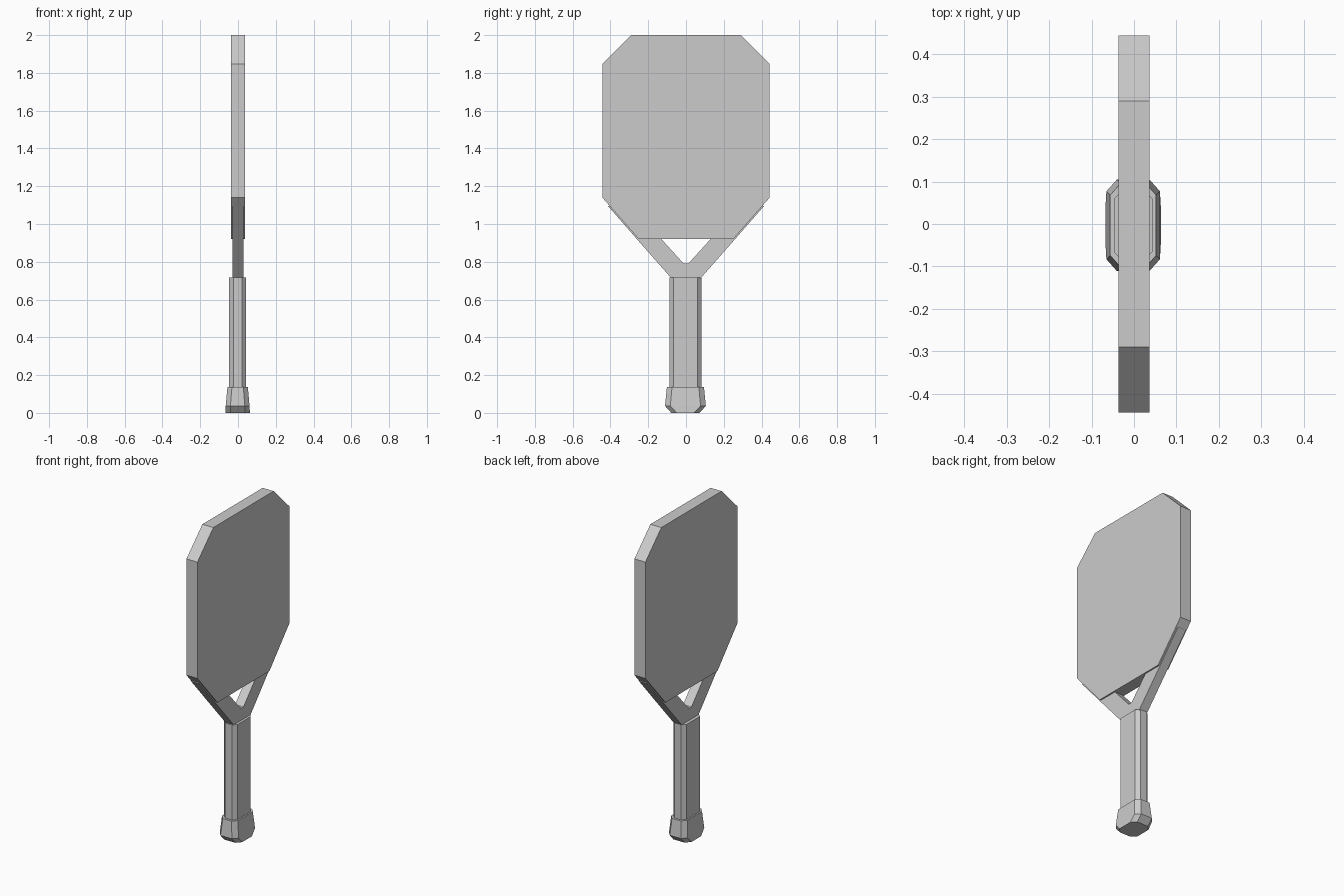
import bpy, bmesh

if "Cube" in bpy.data.objects:
    bpy.data.objects.remove(bpy.data.objects["Cube"])


def make_object(name, bm):
    bmesh.ops.recalc_face_normals(bm, faces=bm.faces[:])
    mesh = bpy.data.meshes.new(name)
    bm.to_mesh(mesh)
    bm.free()
    obj = bpy.data.objects.new(name, mesh)
    bpy.context.collection.objects.link(obj)
    return obj


def loft(name, rings):
    """Skin rings of 3D points that all have the same count, capping both ends."""
    bm = bmesh.new()
    loops = [[bm.verts.new(p) for p in ring] for ring in rings]
    n = len(loops[0])
    for a, b in zip(loops, loops[1:]):
        for i in range(n):
            j = (i + 1) % n
            bm.faces.new((a[i], a[j], b[j], b[i]))
    bm.faces.new(loops[0])
    bm.faces.new(loops[-1])
    return make_object(name, bm)


def slab(name, half_profile, thickness):
    """Extrude a y-mirrored side profile along x."""
    outline = half_profile + [(-y, z) for y, z in reversed(half_profile)]
    h = thickness / 2
    return loft(name, [[(x, y, z) for y, z in outline] for x in (-h, h)])


def octagon(z, hx, fx, hy, fy):
    """Grip section: half sizes hx, hy and half flats fx, fy."""
    pts = [(hx, -fy), (hx, fy), (fx, hy), (-fx, hy),
           (-hx, fy), (-hx, -fy), (-fx, -hy), (fx, -hy)]
    return [(x - 0.002, y - 0.003, z) for x, y in pts]


# Flat paddle head with cut corners
slab("paddle_head", [(0.25, 0.92), (0.443, 1.14), (0.443, 1.848), (0.29, 2.0)], 0.074)

# Forked throat, running along the lower edges of the head
slab("throat_fork", [(0.075, 0.71), (0.26, 0.92), (0.413, 1.095),
                     (0.285, 1.095), (0.13, 0.92), (0.012, 0.79)], 0.056)

# Eight-sided grip
loft("grip", [octagon(z, 0.045, 0.023, 0.085, 0.063) for z in (0.12, 0.717)])

# Flared butt cap, chamfered at the narrow sides
loft("butt_cap", [octagon(0.0, 0.065, 0.038, 0.075, 0.046),
                  octagon(0.037, 0.063, 0.038, 0.108, 0.08),
                  octagon(0.138, 0.054, 0.030, 0.098, 0.071)])
